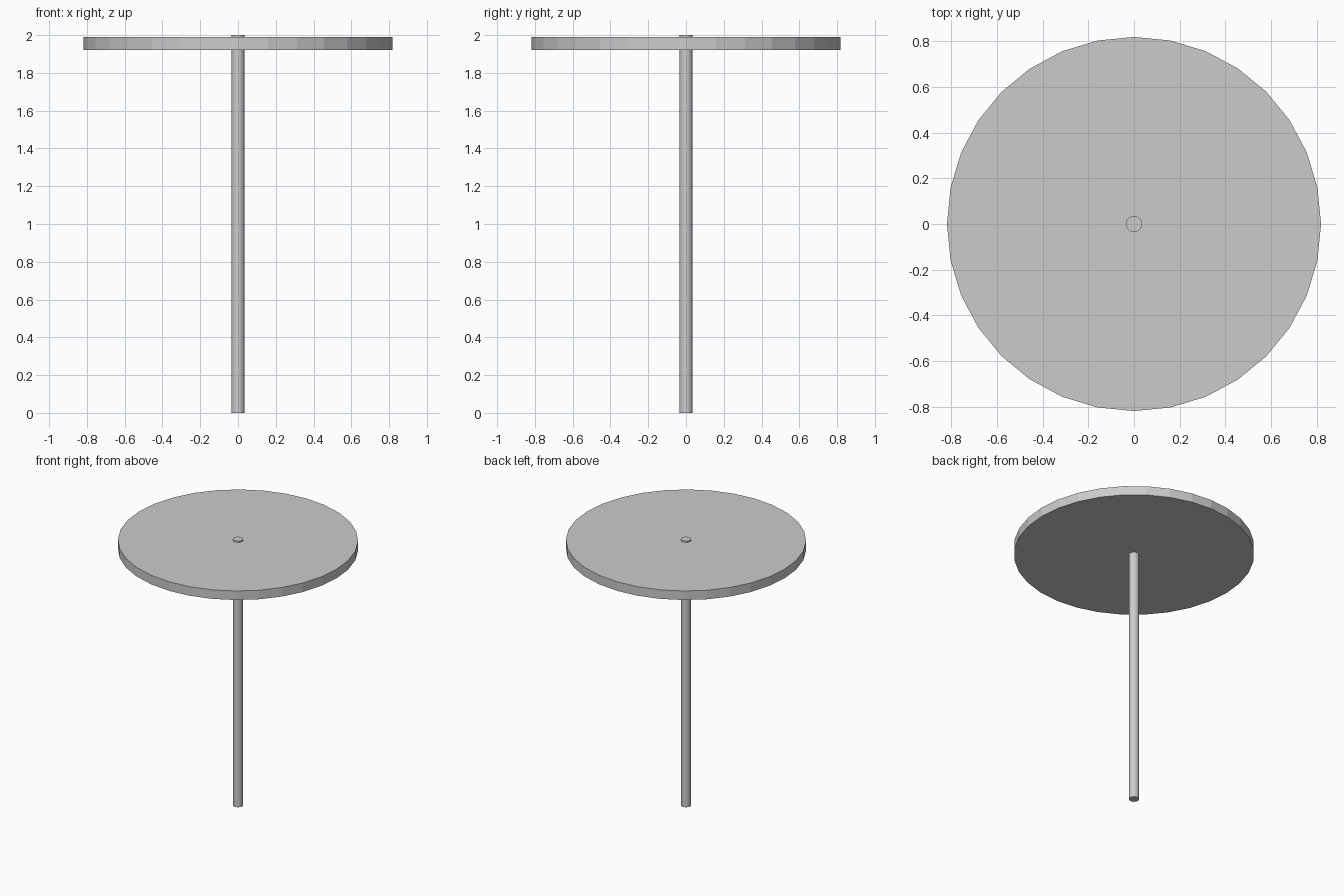
import bpy

if "Cube" in bpy.data.objects:
    bpy.data.objects.remove(bpy.data.objects["Cube"])


def cylinder(name, radius, z0, z1, sides=32):
    bpy.ops.mesh.primitive_cylinder_add(
        vertices=sides, radius=radius, depth=z1 - z0, location=(0, 0, (z0 + z1) / 2))
    obj = bpy.context.object
    obj.name = name
    return obj


# Slim upright pole, its tip just proud of the disc
cylinder("pole", 0.035, 0.0, 2.0)

# Wide flat disc near the top
cylinder("disc", 0.818, 1.922, 1.99)
